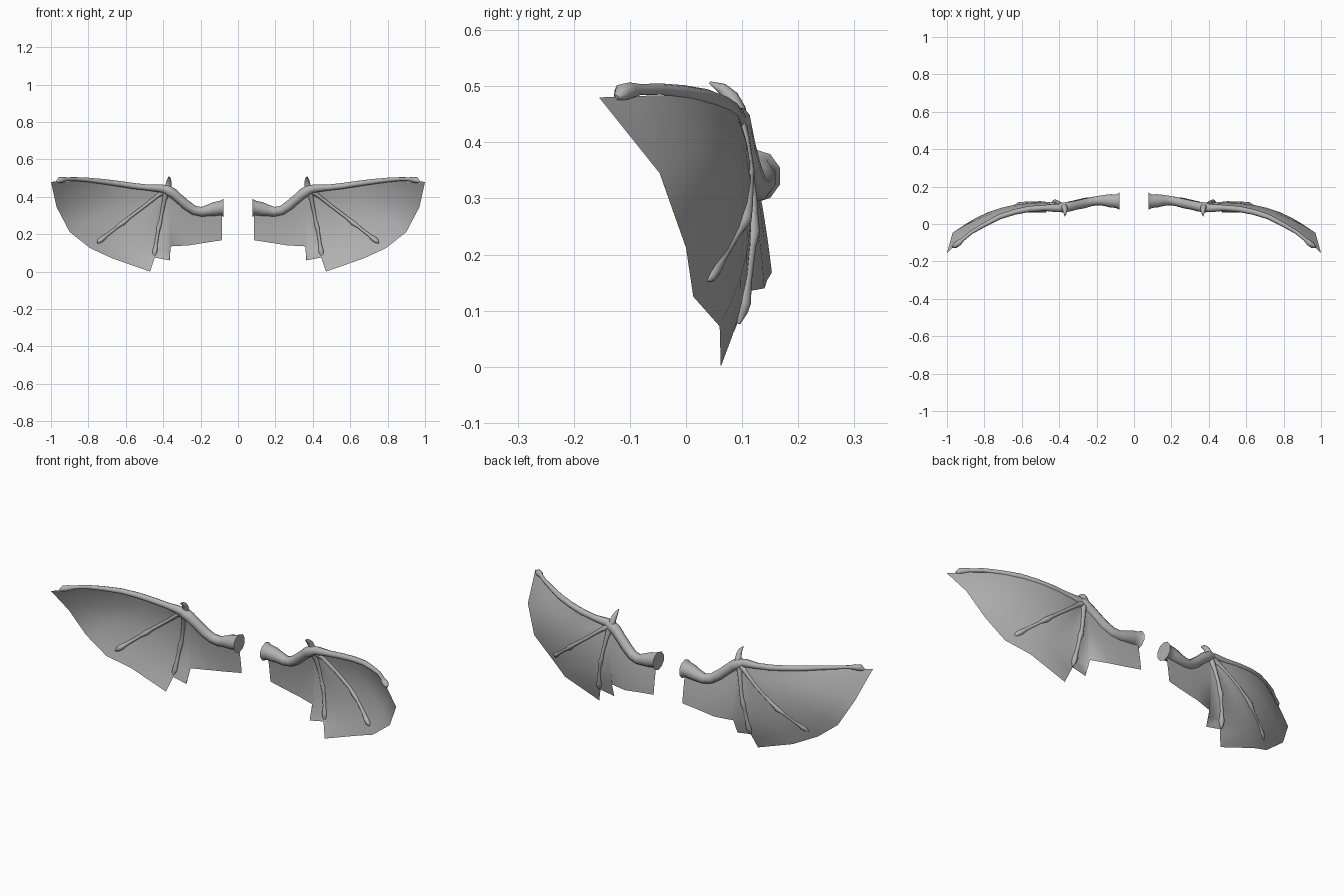
import bpy, bmesh, math
from mathutils import Vector

grey = bpy.data.materials.new("wing grey")
grey.diffuse_color = (0.45, 0.45, 0.45, 1)


def finish(name, bm, angle):
    """Turn a right-hand part into a smooth object mirrored to the left."""
    bmesh.ops.remove_doubles(bm, verts=bm.verts, dist=0.0005)
    bmesh.ops.recalc_face_normals(bm, faces=bm.faces)
    mesh = bpy.data.meshes.new(name)
    bm.to_mesh(mesh)
    bm.free()
    mesh.materials.append(grey)
    obj = bpy.data.objects.new(name, mesh)
    bpy.context.collection.objects.link(obj)
    bpy.ops.object.select_all(action='DESELECT')
    obj.select_set(True)
    bpy.context.view_layer.objects.active = obj
    bpy.ops.object.shade_smooth_by_angle(angle=math.radians(angle))
    mirror = obj.modifiers.new("mirror", 'MIRROR')
    mirror.use_mirror_merge = False
    return obj


def bone(name, stations, sides=8):
    """Sweep a ring along stations of (x, y, z, radius)."""
    bm = bmesh.new()
    pts = [Vector(s[:3]) for s in stations]
    rings = []
    for i, p in enumerate(pts):
        d = (pts[min(i + 1, len(pts) - 1)] - pts[max(i - 1, 0)]).normalized()
        u = d.cross(Vector((0, 1, 0))).normalized()
        v = d.cross(u)
        r = stations[i][3]
        rings.append([bm.verts.new(p + r * (math.cos(a) * u + math.sin(a) * v))
                      for a in (2 * math.pi * k / sides for k in range(sides))])
    for a, b in zip(rings, rings[1:]):
        for k in range(sides):
            n = (k + 1) % sides
            bm.faces.new((a[k], a[n], b[n], b[k]))
    bm.faces.new(rings[0])
    bm.faces.new(rings[-1])
    return finish(name, bm, 60)


def sheet(name, rays, steps=8):
    """Skin between rays, each a curve through start, middle and rim."""
    bm = bmesh.new()
    cols = []
    for a, m, b in rays:
        a, m, b = Vector(a), Vector(m), Vector(b)
        cols.append([bm.verts.new(a * (1 - t) * (1 - 2 * t) + m * 4 * t * (1 - t)
                                  + b * t * (2 * t - 1))
                     for t in (i / steps for i in range(steps + 1))])
    for p, q in zip(cols, cols[1:]):
        for i in range(steps):
            if (p[i].co - q[i].co).length < 1e-5:
                bm.faces.new((p[i], p[i + 1], q[i + 1]))
            else:
                bm.faces.new((p[i], p[i + 1], q[i + 1], q[i]))
    return finish(name, bm, 50)


# Outer skin, fanned out from the wrist
W = (0.38, 0.09, 0.44)
finger_ray = (W, (0.42, 0.12, 0.25), (0.445, 0.088, 0.075))
sheet("outer_membrane", [
    (W, (0.70, 0.05, 0.478), (1.0, -0.155, 0.48)),
    (W, (0.69, 0.075, 0.415), (0.97, -0.047, 0.345)),
    (W, (0.65, 0.10, 0.345), (0.90, 0.0, 0.212)),
    (W, (0.585, 0.11, 0.285), (0.79, 0.013, 0.125)),
    (W, (0.53, 0.115, 0.25), (0.675, 0.06, 0.072)),
    (W, (0.435, 0.115, 0.22), (0.47, 0.062, 0.0)),
    finger_ray,
])

# Inner skin, hanging below the upper arm with a stepped hem
sheet("inner_membrane", [
    finger_ray,
    (W, (0.375, 0.112, 0.25), (0.365, 0.085, 0.06)),
    ((0.37, 0.095, 0.43), (0.365, 0.115, 0.27), (0.36, 0.113, 0.135)),
    ((0.30, 0.105, 0.37), (0.285, 0.128, 0.25), (0.265, 0.14, 0.14)),
    ((0.19, 0.125, 0.325), (0.18, 0.138, 0.24), (0.17, 0.145, 0.155)),
    ((0.085, 0.128, 0.33), (0.085, 0.142, 0.25), (0.085, 0.153, 0.168)),
])

# Upper arm with flared shoulder
bone("upper_arm", [
    (0.078, 0.122, 0.340, 0.048), (0.095, 0.122, 0.340, 0.038),
    (0.125, 0.124, 0.335, 0.037), (0.155, 0.126, 0.328, 0.031),
    (0.195, 0.125, 0.320, 0.026), (0.235, 0.118, 0.328, 0.025),
    (0.275, 0.108, 0.355, 0.026), (0.315, 0.100, 0.390, 0.025),
    (0.350, 0.092, 0.420, 0.027), (0.385, 0.088, 0.440, 0.027),
    (0.410, 0.086, 0.444, 0.014),
], 10)

# Forearm along the leading edge, ending in a knuckle
bone("forearm", [
    (0.365, 0.088, 0.432, 0.020), (0.41, 0.085, 0.445, 0.022),
    (0.48, 0.086, 0.449, 0.016), (0.56, 0.080, 0.458, 0.016),
    (0.64, 0.064, 0.470, 0.015), (0.72, 0.038, 0.481, 0.014),
    (0.80, -0.004, 0.490, 0.012), (0.87, -0.045, 0.495, 0.010),
    (0.915, -0.082, 0.494, 0.010), (0.935, -0.100, 0.492, 0.015),
    (0.955, -0.114, 0.489, 0.016), (0.970, -0.124, 0.480, 0.005),
])

# Long finger and short finger, each with two knuckles
bone("long_finger", [
    (0.385, 0.090, 0.435, 0.018), (0.43, 0.104, 0.405, 0.010),
    (0.50, 0.113, 0.350, 0.009), (0.585, 0.110, 0.286, 0.009),
    (0.615, 0.104, 0.261, 0.013), (0.645, 0.091, 0.239, 0.008),
    (0.70, 0.065, 0.196, 0.009), (0.727, 0.050, 0.174, 0.014),
    (0.742, 0.043, 0.162, 0.012), (0.752, 0.037, 0.153, 0.003),
])
bone("short_finger", [
    (0.382, 0.090, 0.435, 0.018), (0.395, 0.106, 0.375, 0.011),
    (0.41, 0.118, 0.300, 0.009), (0.416, 0.119, 0.265, 0.010),
    (0.423, 0.119, 0.242, 0.013), (0.428, 0.116, 0.215, 0.009),
    (0.438, 0.108, 0.150, 0.009), (0.443, 0.102, 0.115, 0.014),
    (0.446, 0.098, 0.098, 0.012), (0.449, 0.094, 0.077, 0.003),
])

# Thumb claw curving forward above the wrist
bone("thumb_claw", [
    (0.375, 0.092, 0.435, 0.021), (0.372, 0.090, 0.460, 0.016),
    (0.370, 0.080, 0.480, 0.014), (0.368, 0.064, 0.496, 0.010),
    (0.370, 0.042, 0.507, 0.002),
])
